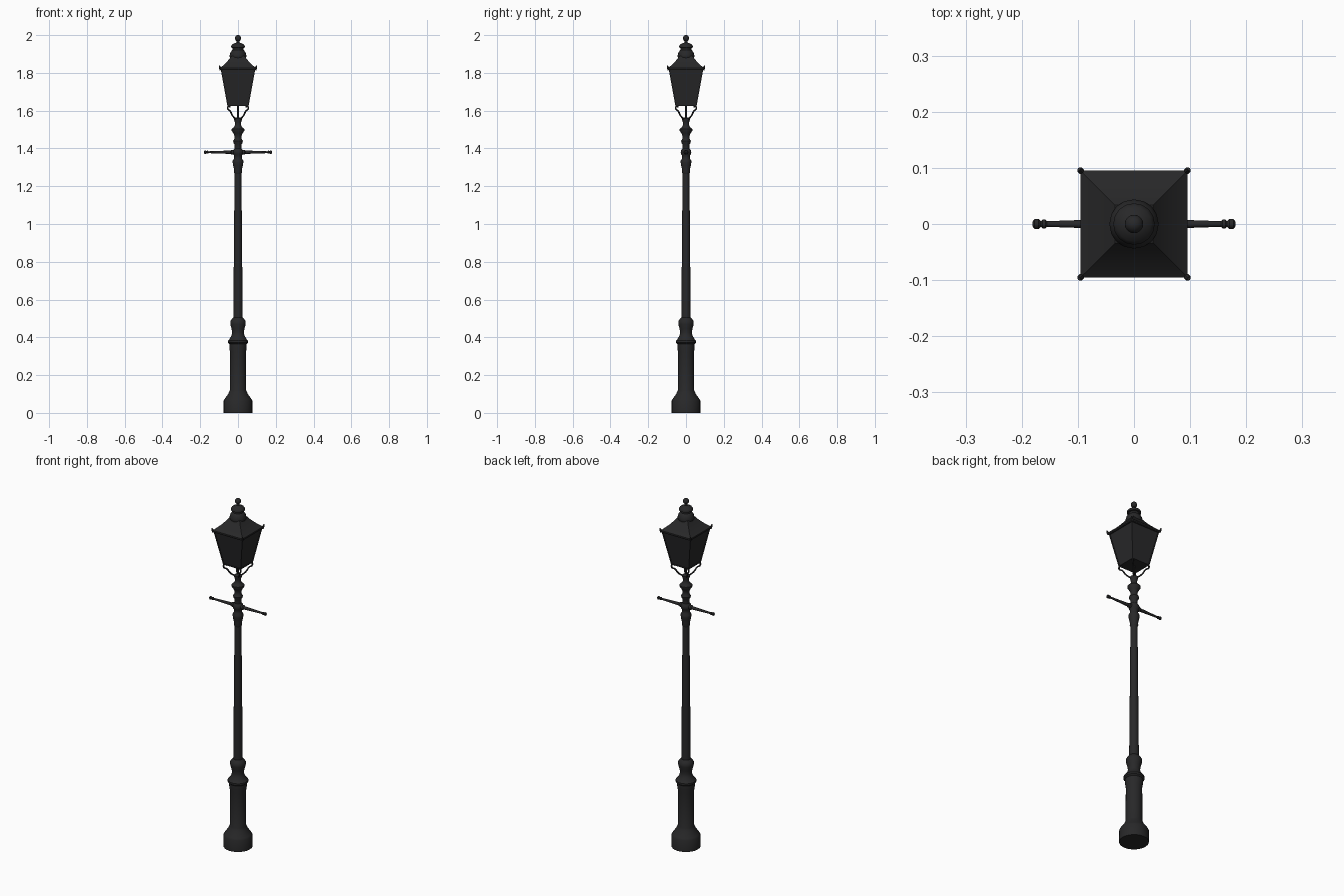
import bpy, bmesh, math
from mathutils import Vector, Matrix

if "Cube" in bpy.data.objects:
    bpy.data.objects.remove(bpy.data.objects["Cube"])

iron = bpy.data.materials.new("black_iron")
iron.diffuse_color = (0.021, 0.021, 0.022, 1)
iron.use_nodes = True
iron.node_tree.nodes["Principled BSDF"].inputs["Base Color"].default_value = iron.diffuse_color


def finish(bm, name, angle=35):
    bmesh.ops.recalc_face_normals(bm, faces=bm.faces)
    me = bpy.data.meshes.new(name)
    bm.to_mesh(me)
    bm.free()
    ob = bpy.data.objects.new(name, me)
    bpy.context.collection.objects.link(ob)
    me.materials.append(iron)
    bpy.ops.object.select_all(action='DESELECT')
    bpy.context.view_layer.objects.active = ob
    ob.select_set(True)
    if angle:
        bpy.ops.object.shade_smooth_by_angle(angle=math.radians(angle))
    return ob


def rings(bm, profile, n, turn=0.0, mat=Matrix()):
    """Closed stack of n-sided rings from (radius, height) pairs."""
    prev = None
    for i, (r, z) in enumerate(profile):
        cur = [bm.verts.new(mat @ Vector((r * math.cos(turn + 2 * math.pi * k / n),
                                          r * math.sin(turn + 2 * math.pi * k / n), z)))
               for k in range(n)]
        if prev:
            for k in range(n):
                bm.faces.new((prev[k], prev[(k + 1) % n], cur[(k + 1) % n], cur[k]))
        if i in (0, len(profile) - 1):
            bm.faces.new(cur)
        prev = cur


def lathe(name, profile, n=24, mat=Matrix()):
    bm = bmesh.new()
    rings(bm, profile, n, 0, mat)
    return finish(bm, name)


# Pedestal and lower collar
lathe("pedestal", [(.076, 0), (.076, .065), (.07, .075), (.052, .1), (.047, .112), (.043, .12),
                   (.042, .32), (.046, .345), (.046, .365), (.054, .372), (.054, .382),
                   (.046, .39), (.034, .41), (.031, .425), (.034, .445), (.041, .47),
                   (.041, .485), (.034, .495), (.026, .505)])
# Tapered pole
lathe("pole", [(.025, .49), (.018, 1.28)])
# Turned neck above the pole
lathe("neck", [(.018, 1.265), (.022, 1.275), (.021, 1.29), (.026, 1.31), (.028, 1.325),
               (.028, 1.335), (.021, 1.345), (.02, 1.36), (.026, 1.37), (.028, 1.38),
               (.026, 1.39), (.018, 1.4), (.018, 1.42), (.024, 1.43), (.026, 1.44),
               (.019, 1.45), (.018, 1.465), (.024, 1.48), (.034, 1.495), (.034, 1.503),
               (.022, 1.512), (.016, 1.525), (.017, 1.54), (.021, 1.55), (.021, 1.558),
               (.01, 1.564)])
# Ladder rest arms
for s, side in ((1, "right"), (-1, "left")):
    m = Matrix.Translation((0, 0, 1.38)) @ Matrix.Rotation(s * math.pi / 2, 4, 'Y')
    lathe("ladder_arm_" + side,
          [(.013, .015), (.013, .035), (.009, .04), (.008, .07), (.005, .155), (.008, .158),
           (.008, .163), (.005, .166), (.009, .17), (.009, .177), (.004, .181)], 12, m)

# Gas pipe under the lantern
lathe("gas_pipe", [(.004, 1.55), (.004, 1.64)], 8)

# Four scrolled brackets on the diagonals
cu = bpy.data.curves.new("scroll", 'CURVE')
cu.dimensions = '3D'
cu.bevel_depth = .0042
cu.bevel_resolution = 2
cu.use_fill_caps = True
path = [(.012, 1.553), (.03, 1.563), (.045, 1.577), (.053, 1.592), (.062, 1.602),
        (.073, 1.604), (.078, 1.614), (.074, 1.625), (.064, 1.626), (.06, 1.618)]
for k in range(4):
    a = math.pi / 4 + k * math.pi / 2
    sp = cu.splines.new('NURBS')
    sp.points.add(len(path) - 1)
    sp.order_u = 3
    sp.use_endpoint_u = True
    sp.resolution_u = 3
    for p, (r, z) in zip(sp.points, path):
        p.co = (r * math.cos(a), r * math.sin(a), z, 1)
ob = bpy.data.objects.new("scroll_brackets", cu)
bpy.context.collection.objects.link(ob)
cu.materials.append(iron)

# Lantern body with recessed panes
D = math.sqrt(2)
bm = bmesh.new()
rings(bm, [(.056 * D, 1.625), (.092 * D, 1.822)], 4, math.pi / 4)
bmesh.ops.recalc_face_normals(bm, faces=bm.faces)
panes = [f for f in bm.faces if abs(f.normal.z) < .8]
bmesh.ops.inset_individual(bm, faces=panes, thickness=.006, depth=0)
bmesh.ops.inset_individual(bm, faces=panes, thickness=.0005, depth=-.004)
finish(bm, "lantern_body", 0)

# Lantern roof, with an eave
bm = bmesh.new()
rings(bm, [(.092 * D, 1.814), (.095 * D, 1.818), (.095 * D, 1.826), (.088 * D, 1.831),
           (.062 * D, 1.855), (.044 * D, 1.876), (.034 * D, 1.89)], 4, math.pi / 4)
finish(bm, "lantern_roof", 25)

# Small upturned spikes at the roof corners
bm = bmesh.new()
for k in range(4):
    m = Matrix.Rotation(math.pi / 4 + k * math.pi / 2, 4, 'Z') @ Matrix.Translation((.131, 0, 1.815)) \
        @ Matrix.Rotation(.3, 4, 'Y')
    rings(bm, [(.005, 0), (.006, .012), (.003, .024)], 6, 0, m)
finish(bm, "roof_corner_spikes")

# Chimney cap
lathe("chimney_cap", [(.04, 1.876), (.044, 1.885), (.044, 1.893), (.04, 1.908), (.033, 1.918),
                      (.028, 1.922), (.028, 1.932), (.037, 1.934), (.037, 1.941), (.031, 1.95),
                      (.018, 1.957), (.008, 1.961), (.007, 1.972)], 16)
# Ball finial
bm = bmesh.new()
bmesh.ops.create_uvsphere(bm, u_segments=16, v_segments=10, radius=.0165,
                          matrix=Matrix.Translation((0, 0, 1.9835)))
finish(bm, "ball_finial")
